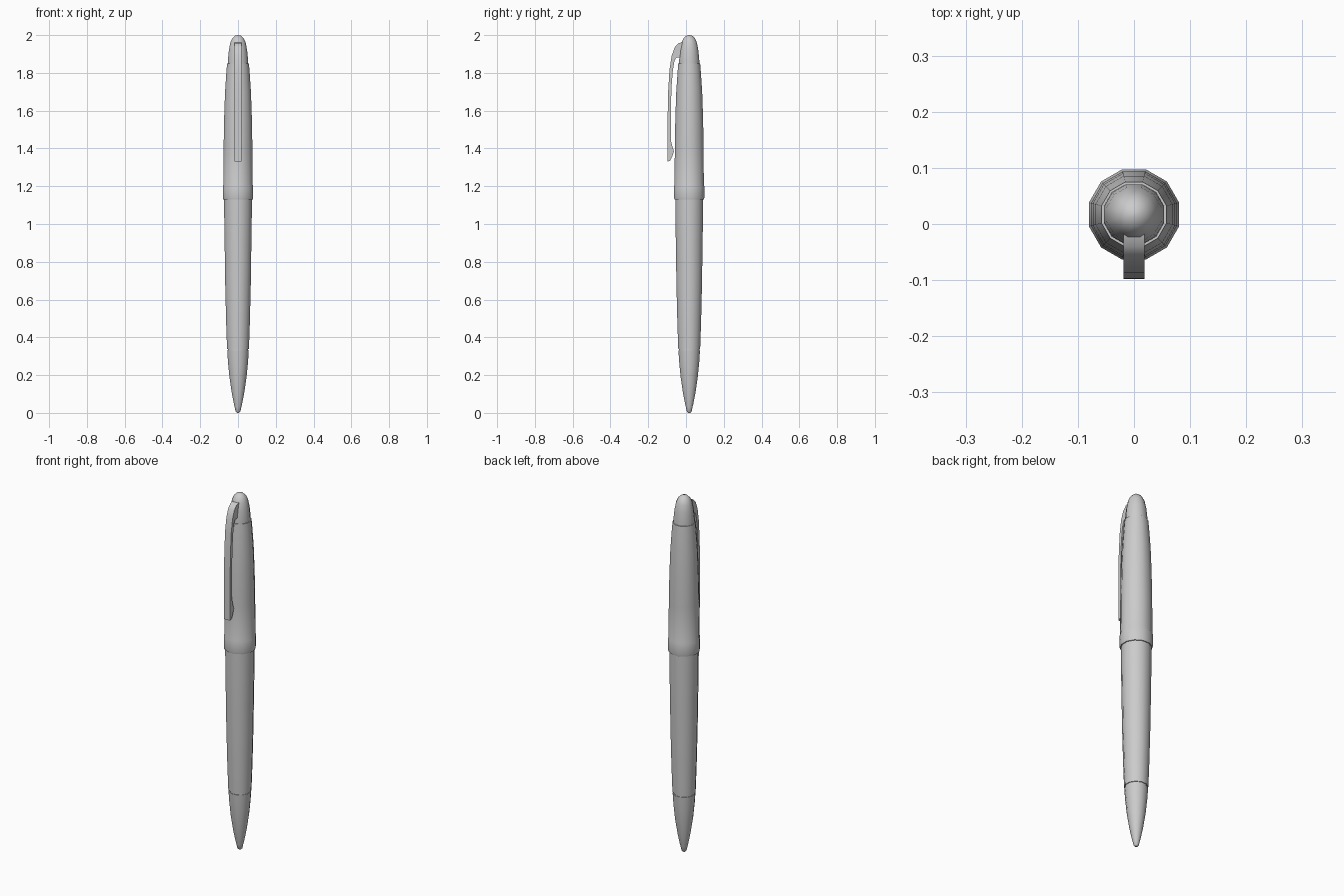
import bpy, bmesh
from math import sin, cos, pi, radians

if "Cube" in bpy.data.objects:
    bpy.data.objects.remove(bpy.data.objects["Cube"])

AXIS_Y = 0.017   # pen axis sits slightly behind centre because of the clip
SIDES = 12


def finish(name, bm):
    bmesh.ops.recalc_face_normals(bm, faces=bm.faces)
    me = bpy.data.meshes.new(name)
    bm.to_mesh(me)
    bm.free()
    ob = bpy.data.objects.new(name, me)
    bpy.context.collection.objects.link(ob)
    bpy.ops.object.select_all(action='DESELECT')
    ob.select_set(True)
    bpy.context.view_layer.objects.active = ob
    bpy.ops.object.shade_smooth_by_angle(angle=radians(40))
    return ob


def lathe(name, profile):
    """Turn a (radius, z) profile around the pen axis and cap both ends."""
    bm = bmesh.new()
    rings = []
    for r, z in profile:
        rings.append([bm.verts.new((r * cos(a), AXIS_Y + r * sin(a), z))
                      for a in (2 * pi * (i + 0.5) / SIDES for i in range(SIDES))])
    for lo, hi in zip(rings, rings[1:]):
        for i in range(SIDES):
            j = (i + 1) % SIDES
            bm.faces.new((lo[i], lo[j], hi[j], hi[i]))
    bm.faces.new(rings[0])
    bm.faces.new(rings[-1])
    return finish(name, bm)


# Writing tip
lathe("tip", [(0.006, 0), (0.013, 0.007), (0.018, 0.03), (0.022, 0.045), (0.034, 0.105),
              (0.047, 0.19), (0.055, 0.27), (0.059, 0.33)])

# Narrow groove between tip and barrel
lathe("groove_ring", [(0.056, 0.325), (0.056, 0.345)])

# Barrel
lathe("barrel", [(0.060, 0.338), (0.065, 0.48), (0.070, 0.68), (0.073, 0.88),
                 (0.0755, 1.04), (0.076, 1.15)])

# Cap with a slightly raised lip
lathe("cap", [(0.081, 1.13), (0.083, 1.14), (0.083, 1.20), (0.080, 1.21), (0.079, 1.40),
              (0.076, 1.56), (0.071, 1.70), (0.064, 1.80), (0.060, 1.85)])

# Rounded finial
lathe("finial", [(0.056, 1.84), (0.055, 1.87), (0.050, 1.92), (0.042, 1.96),
                 (0.032, 1.982), (0.018, 1.996), (0.004, 2.0)])

# Clip: side outline (y, z) extruded across its width
outline = [(-0.015, 1.963), (-0.040, 1.957), (-0.060, 1.935), (-0.076, 1.89), (-0.087, 1.82),
           (-0.094, 1.71), (-0.097, 1.58), (-0.098, 1.33), (-0.084, 1.335), (-0.072, 1.36),
           (-0.064, 1.385), (-0.072, 1.41), (-0.080, 1.44), (-0.080, 1.60), (-0.077, 1.72),
           (-0.070, 1.81), (-0.062, 1.86), (-0.052, 1.88), (-0.015, 1.883)]
bm = bmesh.new()
face = bm.faces.new([bm.verts.new((-0.019, y, z)) for y, z in outline])
new = bmesh.ops.extrude_face_region(bm, geom=[face])["geom"]
bmesh.ops.translate(bm, vec=(0.038, 0, 0),
                    verts=[g for g in new if isinstance(g, bmesh.types.BMVert)])
finish("clip", bm)
